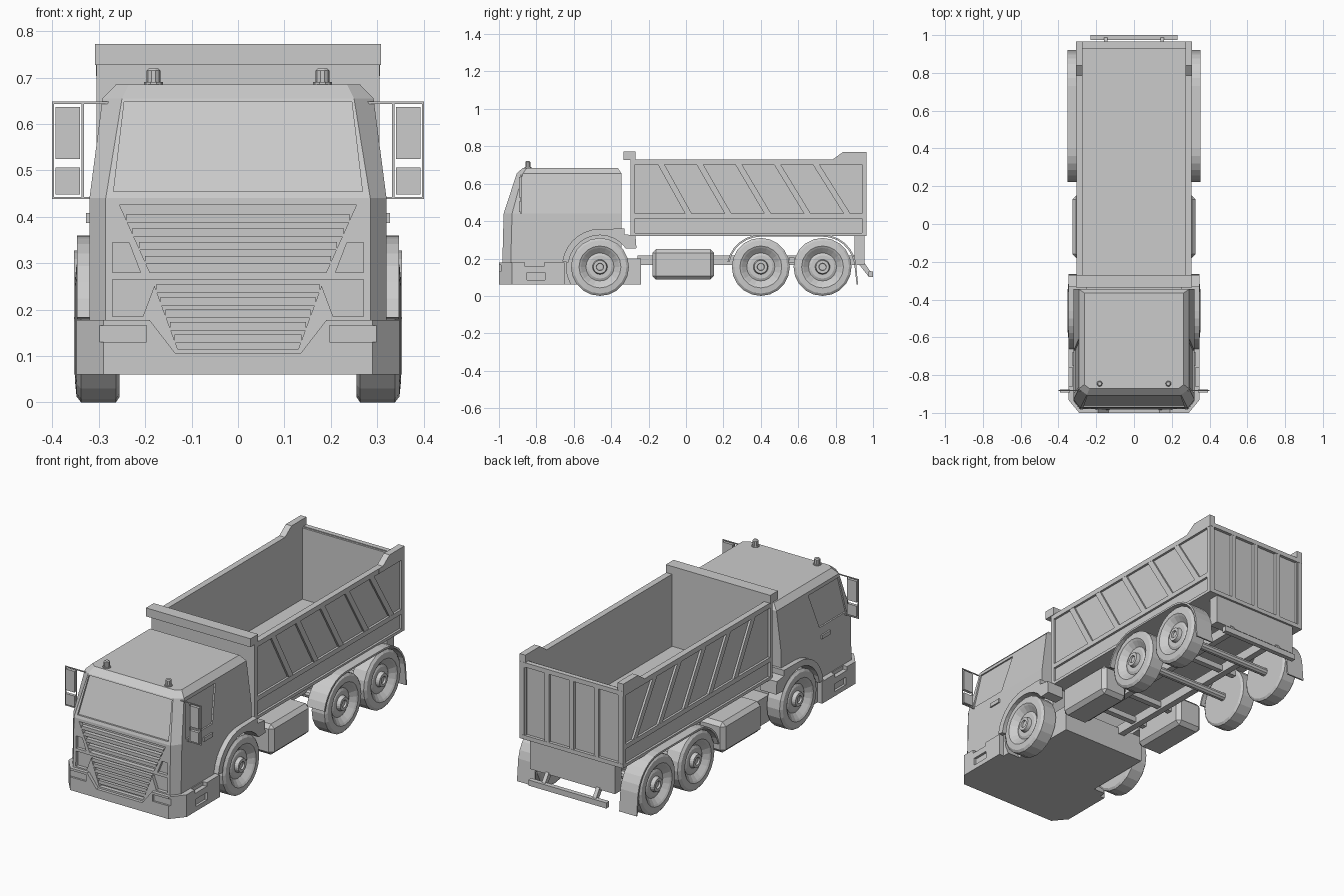
import bpy, bmesh
from math import sin, cos, pi, radians
from mathutils import Vector


def finish(name, bm):
    bmesh.ops.recalc_face_normals(bm, faces=bm.faces)
    me = bpy.data.meshes.new(name)
    bm.to_mesh(me)
    bm.free()
    ob = bpy.data.objects.new(name, me)
    bpy.context.collection.objects.link(ob)
    return ob


def loft(name, rings):
    bm = bmesh.new()
    vs = [[bm.verts.new(p) for p in r] for r in rings]
    n = len(vs[0])
    for a, b in zip(vs, vs[1:]):
        for i in range(n):
            j = (i + 1) % n
            bm.faces.new((a[i], a[j], b[j], b[i]))
    bm.faces.new(vs[0])
    bm.faces.new(vs[-1])
    return finish(name, bm)


def prism(name, pts, vec, s=1):
    """Extrude a 3D polygon along vec; s=-1 mirrors it in x."""
    a = [Vector((p[0] * s, p[1], p[2])) for p in pts]
    v = Vector((vec[0] * s, vec[1], vec[2]))
    return loft(name, [a, [p + v for p in a]])


def box(name, x0, x1, y0, y1, z0, z1, s=1):
    return prism(name, [(x0, y0, z0), (x1, y0, z0), (x1, y1, z0), (x0, y1, z0)], (0, 0, z1 - z0), s)


def side(name, yz, x0, x1, s=1):
    return prism(name, [(x0, y, z) for y, z in yz], (x1 - x0, 0, 0), s)


def front(name, xz, y0, y1, s=1):
    return prism(name, [(x, y0, z) for x, z in xz], (0, y1 - y0, 0), s)


def lathe(name, prof, n, place):
    """Spin (axial, radius) points; place maps (axial, u, v) to the world."""
    return loft(name, [[place(a, r * cos(2 * pi * i / n), r * sin(2 * pi * i / n))
                        for i in range(n)] for a, r in prof])


def cut(ob, cutters):
    for c in cutters:
        m = ob.modifiers.new("cut", 'BOOLEAN')
        m.operation, m.solver, m.object = 'DIFFERENCE', 'EXACT', c
        bpy.context.view_layer.objects.active = ob
        bpy.ops.object.modifier_apply(modifier=m.name)
        bpy.data.objects.remove(c)


def arc(cy, cz, r, a0, a1, n):
    return [(cy + r * cos(radians(a0 + (a1 - a0) * i / n)),
             cz + r * sin(radians(a0 + (a1 - a0) * i / n))) for i in range(n + 1)]


def ring(z, fy, fx, cx, cy, ry):
    return [(-fx, fy, z), (fx, fy, z), (cx, cy, z), (cx, ry, z), (-cx, ry, z), (-cx, cy, z)]


SIDES = (1, -1)

# cab shell and bumper
cab = loft("cab", [ring(0.06, -0.985, 0.285, 0.32, -0.94, -0.345),
                   ring(0.44, -0.975, 0.285, 0.32, -0.93, -0.345),
                   ring(0.655, -0.905, 0.25, 0.292, -0.872, -0.345),
                   ring(0.685, -0.872, 0.235, 0.263, -0.85, -0.365)])
bumper = loft("bumper", [ring(z, -1.0, 0.29, 0.348, -0.93, -0.65) for z in (0.06, 0.178)])


def face_y(z):
    return -0.975 + 0.07 * (z - 0.44) / 0.215


def wall_x(z):
    return 0.32 - 0.028 * (z - 0.44) / 0.215


# windscreen, grille, lamp, window and wheel arch recesses
screen = [(-0.268, 0.455), (0.268, 0.455), (0.245, 0.648), (-0.245, 0.648)]
cuts = [prism("c", [(x, face_y(z) - 0.04, z) for x, z in screen], (0, 0.05, 0)),
        front("c", [(-0.255, 0.425), (0.255, 0.425), (0.19, 0.28), (-0.19, 0.28)], -1.1, -0.955),
        front("c", [(-0.185, 0.265), (0.185, 0.265), (0.13, 0.115), (-0.13, 0.115)], -1.1, -0.962)]
bcuts = [front("c", [(-0.19, 0.2), (-0.19, 0.177), (-0.135, 0.106), (0.135, 0.106), (0.19, 0.177), (0.19, 0.2)],
               -1.1, -0.96)]
window = [(-0.895, 0.45), (-0.865, 0.637), (-0.61, 0.637), (-0.67, 0.45)]
for s in SIDES:
    cuts += [front("c", [(0.235, 0.345), (0.27, 0.345), (0.27, 0.28), (0.21, 0.28)], -1.1, -0.963, s),
             front("c", [(0.175, 0.265), (0.27, 0.265), (0.27, 0.185), (0.205, 0.185)], -1.1, -0.963, s),
             prism("c", [(wall_x(z) - 0.008, y, z) for y, z in window], (0.1, 0, 0), s),
             side("c", arc(-0.46, 0.155, 0.18, 0, 345, 23), 0.25, 0.5, s)]
    bcuts += [front("c", [(0.197, 0.13), (0.31, 0.13), (0.31, 0.166), (0.197, 0.166)], -1.1, -0.99, s),
              box("c", 0.335, 0.5, -0.85, -0.755, 0.085, 0.125, s),
              box("c", 0.325, 0.5, -0.86, -0.76, 0.158, 0.3, s)]
cut(cab, cuts)
cut(bumper, bcuts)

# grille slats
for i in range(4):
    z = 0.298 + 0.03 * i
    w = 0.192 + 0.065 * (z - 0.28) / 0.145
    box("upper_grille_slat", -w, w, -0.976, -0.95, z, z + 0.018)
for i in range(5):
    z = 0.128 + 0.027 * i
    w = 0.132 + 0.055 * (z - 0.115) / 0.15
    box("lower_grille_slat", -w, w, -0.98, -0.955, z, z + 0.018)

# low floor behind the cab
box("cab_floor", -0.25, 0.25, -0.36, -0.24, 0.06, 0.2)

TYRE = [(0.255, 0.1), (0.255, 0.143), (0.263, 0.155), (0.338, 0.155), (0.348, 0.142), (0.351, 0.112),
        (0.345, 0.102), (0.322, 0.075), (0.328, 0.062), (0.328, 0.04), (0.348, 0.035), (0.348, 0.02),
        (0.338, 0.018)]
fender = (arc(-0.46, 0.155, 0.203, 172, 90, 7) + [(-0.33, 0.36), (-0.33, 0.33), (-0.27, 0.322), (-0.265, 0.255)]
          + arc(-0.46, 0.155, 0.17, 35, 172, 10))
guard = (arc(0.40, 0.145, 0.182, 168, 90, 6) + arc(0.73, 0.145, 0.182, 90, 10, 6) + [(0.92, 0.06), (0.912, 0.06)]
         + arc(0.73, 0.145, 0.172, 10, 90, 6) + arc(0.40, 0.145, 0.172, 90, 168, 6))

for s in SIDES:
    # wheels
    for y in (-0.46, 0.40, 0.73):
        lathe("wheel", TYRE, 20, lambda a, u, v: (a * s, y + u, 0.155 + v))
    # mudguards
    side("front_fender", fender, 0.25, 0.347, s)
    side("rear_mudguard", guard, 0.25, 0.353, s)
    # door handle and roof beacon
    box("door_handle", 0.315, 0.328, -0.75, -0.68, 0.387, 0.408, s)
    lathe("beacon", [(0.68, 0.02), (0.69, 0.02), (0.69, 0.015), (0.715, 0.015), (0.72, 0.01)], 10,
          lambda a, u, v: (0.182 * s + u, -0.845 + v, a))
    # side mirrors with a thin frame
    for x in (0.332, 0.396):
        box("mirror_frame_upright", x, x + 0.005, -0.885, -0.88, 0.44, 0.648, s)
    box("mirror_frame_top", 0.275, 0.401, -0.885, -0.88, 0.643, 0.648, s)
    box("mirror_frame_bottom", 0.315, 0.401, -0.885, -0.88, 0.438, 0.443, s)
    box("main_mirror", 0.34, 0.393, -0.892, -0.876, 0.525, 0.637, s)
    box("lower_mirror", 0.34, 0.393, -0.892, -0.876, 0.448, 0.506, s)
    # fuel tank
    tank = box("tank", 0.17, 0.326, -0.18, 0.15, 0.087, 0.25, s)
    b = tank.modifiers.new("bevel", 'BEVEL')
    b.width, b.segments = 0.02, 1
    # chassis rail
    box("chassis_rail", 0.10, 0.135, -0.26, 0.95, 0.165, 0.215, s)
    # rear underrun bar arm
    side("rear_bar_arm", [(0.92, 0.175), (0.955, 0.175), (0.99, 0.125), (0.99, 0.105), (0.975, 0.105)],
         0.14, 0.16, s)

    # dump body side wall with raised rear corner
    side("body_side_wall", [(-0.295, 0.32), (0.96, 0.32), (0.96, 0.77), (0.84, 0.77), (0.785, 0.73), (-0.295, 0.73)],
         0.272, 0.293, s)
    side("rear_corner", [(0.75, 0.703), (0.965, 0.703), (0.965, 0.77), (0.84, 0.77), (0.785, 0.73), (0.75, 0.73)],
         0.272, 0.306, s)
    for z0, z1 in ((0.32, 0.336), (0.415, 0.44), (0.703, 0.73)):
        box("body_side_rail", 0.285, 0.305, -0.295, 0.965, z0, z1, s)
    for y0, y1 in ((-0.295, -0.275), (0.94, 0.965)):
        box("body_side_post", 0.285, 0.305, y0, y1, 0.325, 0.72, s)
    for i in range(5):
        t, u = -0.155 + 0.207 * i, 0.212 * i
        side("slanted_rib", [(t, 0.71), (t + 0.036, 0.71), (u + 0.034, 0.435), (u - 0.002, 0.435)],
             0.285, 0.304, s)

# dump body floor, bulkhead and front lip
box("body_floor", -0.28, 0.28, -0.29, 0.95, 0.32, 0.345)
box("body_bulkhead", -0.304, 0.304, -0.296, -0.272, 0.321, 0.74)
box("body_front_lip", -0.308, 0.308, -0.335, -0.27, 0.727, 0.772)

# tailgate with four panels
box("tailgate", -0.285, 0.285, 0.93, 0.95, 0.325, 0.725)
for i in range(5):
    x = -0.2925 + 0.14625 * i
    box("tailgate_post", x - 0.0125, x + 0.0125, 0.94, 0.965, 0.322, 0.728)
for z0, z1 in ((0.32, 0.342), (0.706, 0.73)):
    box("tailgate_rail", -0.305, 0.305, 0.94, 0.966, z0, z1)

# rear board, underrun bar, axles and cross members
box("rear_board", -0.25, 0.25, 0.90, 0.955, 0.165, 0.325)
box("rear_bar", -0.23, 0.23, 0.975, 1.0, 0.1, 0.13)
for y in (-0.46, 0.40, 0.73):
    lathe("axle", [(-0.27, 0.022), (0.27, 0.022)], 10, lambda a, u, v: (a, y + u, 0.155 + v))
for y in (-0.12, 0.08, 0.565):
    box("cross_member", -0.19, 0.19, y - 0.015, y + 0.015, 0.175, 0.205)
